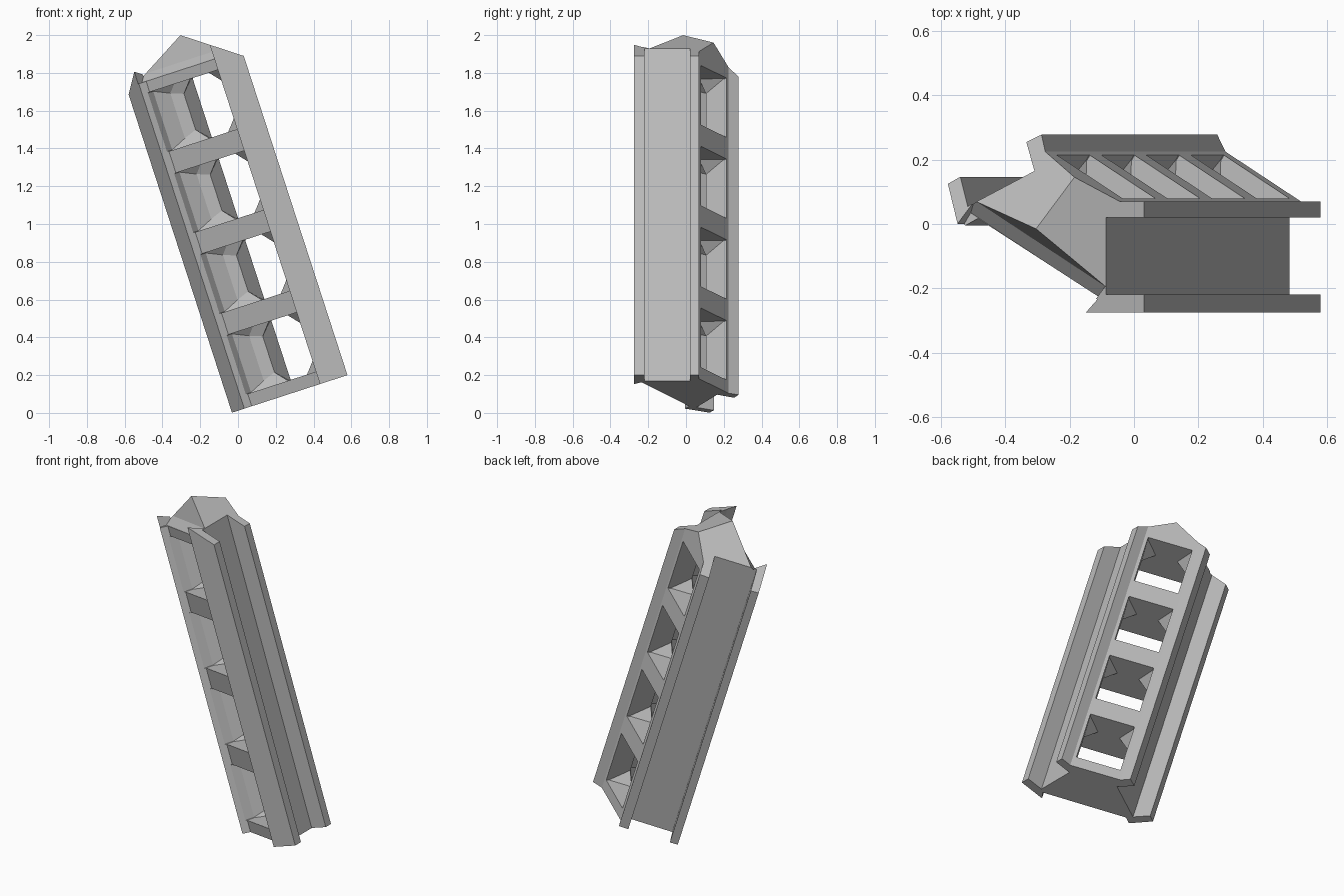
import bpy, bmesh, math
from mathutils import Vector

if "Cube" in bpy.data.objects:
    bpy.data.objects.remove(bpy.data.objects["Cube"], do_unlink=True)

# One flat grey for the whole casting
grey = bpy.data.materials.new("plain grey")
grey.use_nodes = True
color = (0.5, 0.5, 0.5, 1)
grey.diffuse_color = color
grey.node_tree.nodes["Principled BSDF"].inputs["Base Color"].default_value = color

# Local frame: (across, depth, along); the whole part leans sideways at the end
LEAN = math.radians(-18)
BASE = 0.011
MID = Vector((0.4265, 0.1475, 0))      # middle of the slanted back face
SIDE = Vector((0.847, -0.531, 0))      # along the slanted faces
FRONT = Vector((-0.531, -0.847, 0))    # from slanted back to slanted front


def slant(s, n, u):
    return MID + SIDE * s + FRONT * n + Vector((0, 0, u))


def loft(name, rings):
    """Closed solid through rings that have equal point counts."""
    bm = bmesh.new()
    loops = [[bm.verts.new(p) for p in ring] for ring in rings]
    for a, b in zip(loops, loops[1:]):
        for i in range(len(a)):
            j = (i + 1) % len(a)
            bm.faces.new((a[i], a[j], b[j], b[i]))
    bm.faces.new(loops[0][::-1])
    bm.faces.new(loops[-1])
    bmesh.ops.recalc_face_normals(bm, faces=bm.faces)
    mesh = bpy.data.meshes.new(name)
    bm.to_mesh(mesh)
    bm.free()
    obj = bpy.data.objects.new(name, mesh)
    bpy.context.collection.objects.link(obj)
    obj.rotation_euler.y = LEAN
    mesh.materials.append(grey)
    return obj


def chop(obj, point, normal):
    """Slice off everything beyond a plane and cap the cut."""
    bm = bmesh.new()
    bm.from_mesh(obj.data)
    cut = bmesh.ops.bisect_plane(
        bm, geom=bm.verts[:] + bm.edges[:] + bm.faces[:],
        plane_co=point, plane_no=normal, clear_outer=True)
    edges = [e for e in cut["geom_cut"] if isinstance(e, bmesh.types.BMEdge)]
    bmesh.ops.holes_fill(bm, edges=edges)
    bmesh.ops.recalc_face_normals(bm, faces=bm.faces)
    bm.to_mesh(obj.data)
    bm.free()


# Body section: two railed channels joined by slanted front and back faces
section = [
    (0.613, -0.275), (0.613, -0.22), (0.513, -0.22), (0.513, 0.02),
    (0.613, 0.02), (0.613, 0.07), (0.55, 0.07), (0.303, 0.225),
    (0.276, 0.278), (0.226, 0.255), (0.278, 0.165), (0.06, 0.055),
    (0.01, 0.147), (-0.03, 0.125), (0.039, -0.005), (0.08, 0.017),
    (0.49, -0.235), (0.46, -0.275)]
body = loft("channel_body", [[(x, y, u) for x, y in section] for u in (BASE, 2.3)])

# Top end: two sloping planes meeting in a ridge
apex = Vector((0.328, -0.015, 1.996))
chop(body, apex, Vector((0.73, 0, 1)))
chop(body, apex, Vector((-0.335, 0.674, 1)))

# Top of the front face is stepped back between the rails
step = [(0.1, 2.22), (0.19, 1.996), (0.245, 1.86), (0.292, 1.82), (0.4, 1.82), (0.4, 2.22)]
cutters = [loft("top_step_cutter", [[slant(s, n, u) for n, u in step]
                                    for s in (-0.253, 0.253)])]


def ring(n, half_s, half_u, chamfer, centre):
    """Rectangle with clipped corners at one depth of a window."""
    corners = []
    for a, b, first in ((1, 1, 0), (-1, 1, 1), (-1, -1, 0), (1, -1, 1)):
        pair = [(a * half_s, b * (half_u - chamfer)), (a * (half_s - chamfer), b * half_u)]
        corners += pair[::-1] if first else pair
    return [slant(s, n, centre + u) for s, u in corners]


# Four windows, narrow at the back and flaring to the front
for k in range(4):
    c = 0.245 + 0.45 * k
    cutters.append(loft("window_cutter", [
        ring(-0.05, 0.127, 0.165, 0.002, c),
        ring(0.02, 0.127, 0.165, 0.002, c),
        ring(0.13, 0.127, 0.165, 0.065, c),
        ring(0.165, 0.185, 0.165, 0.04, c),
        ring(0.25, 0.23, 0.165, 0.002, c),
        ring(0.4, 0.23, 0.165, 0.002, c)]))

for cutter in cutters:
    cutter.hide_render = True
    cutter.hide_viewport = True
    mod = body.modifiers.new("cut", "BOOLEAN")
    mod.operation = "DIFFERENCE"
    mod.solver = "EXACT"
    mod.object = cutter
